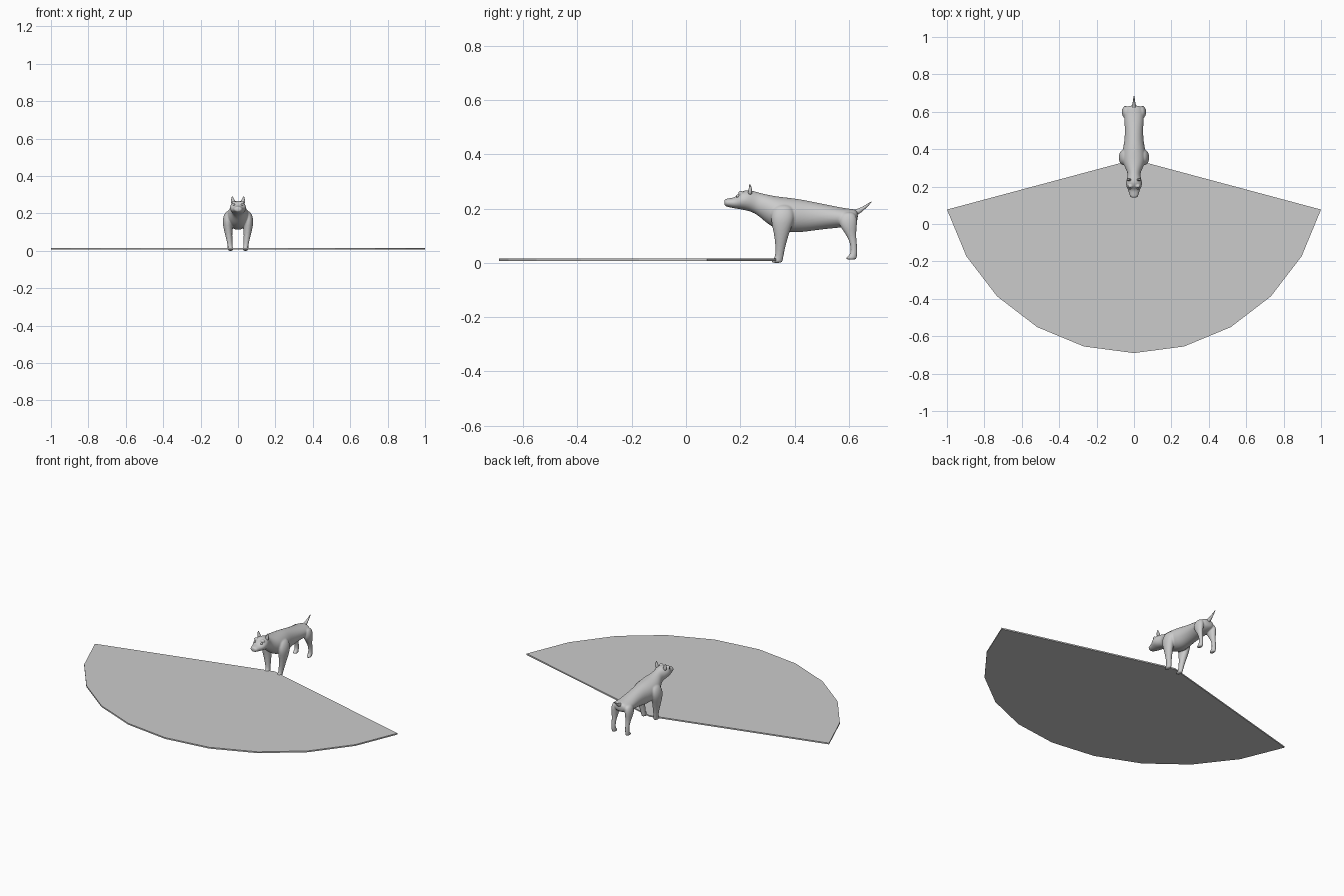
import bpy, bmesh, math
from mathutils import Vector

grey = bpy.data.materials.new("plain_grey")
grey.diffuse_color = (0.6, 0.6, 0.6, 1)


def finish(name, bm):
    bmesh.ops.recalc_face_normals(bm, faces=bm.faces)
    me = bpy.data.meshes.new(name)
    bm.to_mesh(me)
    bm.free()
    me.materials.append(grey)
    ob = bpy.data.objects.new(name, me)
    bpy.context.collection.objects.link(ob)
    return ob


def loft(bm, rings, n=16):
    """Closed tube; each ring is centre, half-axis vector u, half-axis vector v."""
    loops = []
    for c, u, v in rings:
        loops.append([bm.verts.new(Vector(c) + Vector(u) * math.cos(2 * math.pi * i / n)
                                   + Vector(v) * math.sin(2 * math.pi * i / n)) for i in range(n)])
    for a, b in zip(loops, loops[1:]):
        for i in range(n):
            j = (i + 1) % n
            bm.faces.new((a[i], a[j], b[j], b[i]))
    bm.faces.new(loops[0][::-1])
    bm.faces.new(loops[-1])


def smooth(ob, levels):
    m = ob.modifiers.new("subdivide", 'SUBSURF')
    m.levels = m.render_levels = levels
    for p in ob.data.polygons:
        p.use_smooth = True


# Fan-shaped ground plate
bm = bmesh.new()
pts = [(0, 0.345)]
for k in range(11):
    a = math.radians(-165 + 15 * k)
    pts.append((1.035 * math.cos(a), 0.345 + 1.035 * math.sin(a)))
base = bm.faces.new([bm.verts.new((x, y, 0.007)) for x, y in pts])
ext = bmesh.ops.extrude_face_region(bm, geom=[base], use_keep_orig=True)
top = [g for g in ext["geom"] if isinstance(g, bmesh.types.BMVert)]
bmesh.ops.translate(bm, verts=top, vec=(0, 0, 0.008))
finish("fan_plate", bm)

# Torso, neck and head: y, top, bottom, half width
body = [(0.141, 0.230, 0.213, 0.010), (0.144, 0.236, 0.208, 0.022),
        (0.165, 0.239, 0.203, 0.027), (0.185, 0.243, 0.199, 0.033),
        (0.200, 0.262, 0.197, 0.042), (0.222, 0.270, 0.192, 0.045),
        (0.245, 0.267, 0.186, 0.038), (0.270, 0.259, 0.171, 0.033),
        (0.300, 0.252, 0.142, 0.048), (0.340, 0.245, 0.119, 0.066),
        (0.400, 0.239, 0.108, 0.062), (0.450, 0.230, 0.115, 0.050),
        (0.530, 0.213, 0.126, 0.050), (0.590, 0.201, 0.130, 0.056),
        (0.622, 0.198, 0.142, 0.046), (0.634, 0.190, 0.155, 0.025)]
bm = bmesh.new()
loft(bm, [((0, y, (t + b) / 2), (w, 0, 0), (0, 0, (t - b) / 2)) for y, t, b, w in body])

# Legs: x, y, z, half width, half depth
front = [(0.044, 0.358, 0.215, 0.014, 0.026), (0.052, 0.358, 0.195, 0.024, 0.040),
         (0.057, 0.356, 0.160, 0.027, 0.045), (0.054, 0.353, 0.120, 0.024, 0.032),
         (0.049, 0.350, 0.080, 0.019, 0.022), (0.044, 0.346, 0.040, 0.014, 0.016),
         (0.041, 0.343, 0.018, 0.013, 0.016), (0.040, 0.335, 0.009, 0.014, 0.022),
         (0.040, 0.335, -0.001, 0.013, 0.021)]
hind = [(0.038, 0.598, 0.188, 0.014, 0.022), (0.043, 0.597, 0.165, 0.022, 0.035),
        (0.045, 0.598, 0.135, 0.021, 0.033), (0.045, 0.608, 0.105, 0.015, 0.019),
        (0.045, 0.617, 0.075, 0.012, 0.013), (0.045, 0.620, 0.045, 0.011, 0.012),
        (0.045, 0.617, 0.028, 0.012, 0.014), (0.045, 0.609, 0.020, 0.013, 0.021),
        (0.045, 0.609, 0.011, 0.012, 0.020)]
for s in (-1, 1):
    for leg in (front, hind):
        loft(bm, [((s * x, y, z), (rx, 0, 0), (0, ry, 0)) for x, y, z, rx, ry in leg])

# Brows and nose pad
for s in (-1, 1):
    loft(bm, [((s * x, 0.202, 0.256), (0, r, 0), (0, 0, r))
              for x, r in ((0.008, 0.005), (0.014, 0.010), (0.026, 0.010), (0.034, 0.005))])

# Fuse the flesh into one smooth skin
dog = finish("dog_body", bm)
smooth(dog, 2)
rm = dog.modifiers.new("fuse", 'REMESH')
rm.mode = 'VOXEL'
rm.voxel_size = 0.0035
rm.use_smooth_shade = True
sm = dog.modifiers.new("soften", 'SMOOTH')
sm.factor = 0.5
sm.iterations = 5

# Ears
for s, side in ((-1, "left"), (1, "right")):
    bm = bmesh.new()
    loft(bm, [((s * x, y, z), (w, 0, 0), (0, d, 0)) for x, y, z, w, d in
              ((0.025, 0.236, 0.250, 0.013, 0.009), (0.027, 0.237, 0.266, 0.012, 0.008),
               (0.029, 0.237, 0.279, 0.008, 0.005), (0.030, 0.235, 0.291, 0.002, 0.002))], 8)
    smooth(finish(side + "_ear", bm), 2)

    # Eyes
    bm = bmesh.new()
    bmesh.ops.create_uvsphere(bm, u_segments=12, v_segments=8, radius=0.006)
    bmesh.ops.translate(bm, verts=bm.verts, vec=(s * 0.022, 0.191, 0.246))
    eye = finish(side + "_eye", bm)
    for p in eye.data.polygons:
        p.use_smooth = True

# Tail
bm = bmesh.new()
loft(bm, [((0, y, z), (r, 0, 0), (0, -0.6 * r, 0.8 * r)) for y, z, r in
          ((0.610, 0.182, 0.014), (0.632, 0.188, 0.012), (0.648, 0.197, 0.008),
           (0.667, 0.211, 0.005), (0.686, 0.227, 0.0015))], 8)
smooth(finish("tail", bm), 2)
